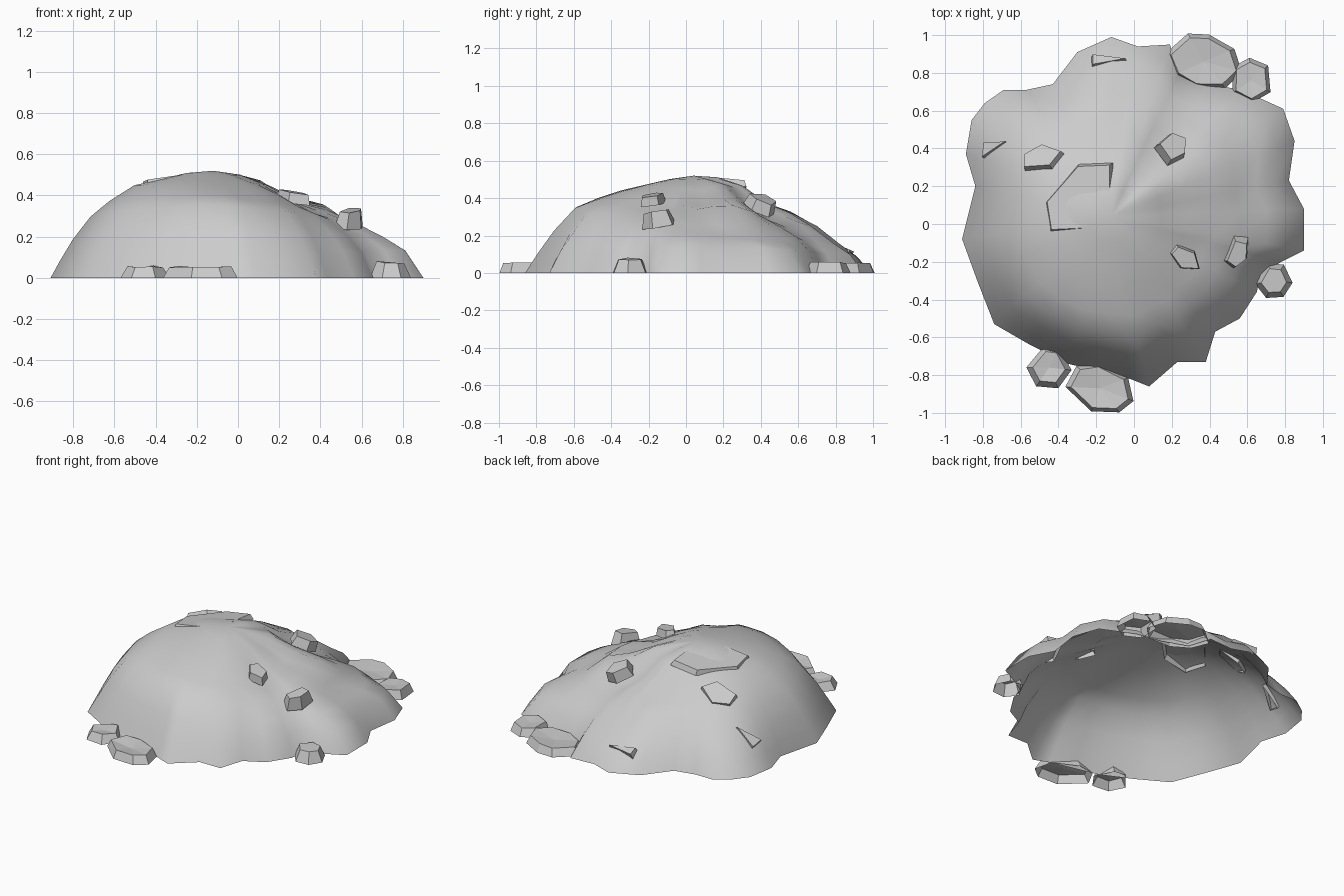
import bpy, bmesh, math, random
from mathutils import Vector, Matrix, noise

cube = bpy.data.objects.get("Cube")
if cube:
    bpy.data.objects.remove(cube)

GREY = (0.6, 0.6, 0.6, 1)
stone = bpy.data.materials.new("stone grey")
stone.use_nodes = True
stone.diffuse_color = GREY
stone.node_tree.nodes["Principled BSDF"].inputs["Base Color"].default_value = GREY

# Footprint of the mound, counter-clockwise, in hundredths
OUTLINE = [(-91, -8), (-83, -30), (-74, -53), (-55, -64), (-35, -74), (-18, -78),
           (-2, -82), (8, -86), (23, -73), (38, -73), (43, -57), (56, -50),
           (65, -36), (67, -27), (78, -20), (90, -14), (90, 8), (82, 23),
           (85, 44), (79, 61), (68, 66), (57, 71), (40, 74), (24, 80), (19, 95),
           (2, 94), (-12, 99), (-30, 91), (-43, 74), (-57, 71), (-69, 71),
           (-79, 64), (-86, 55), (-89, 37), (-84, 20)]
PEAK = Vector((-0.12, 0.04))
TOP = 0.52
RINGS = [0.15, 0.3, 0.45, 0.6, 0.72, 0.84, 0.93, 1]
# Heights at each ring towards the east, north, west and south
PROFILES = [[50, 46, 39, 31, 26, 20, 14, 0],
            [50, 45, 37, 31, 25, 16, 9, 0],
            [51, 48, 45, 37, 29, 18, 8, 0],
            [50, 47, 44, 40, 36, 23, 10, 0]]


def height(angle, ring):
    """Blend the two profiles on either side of a direction."""
    turn = (angle / (math.pi / 2)) % 4
    side = int(turn)
    mix = turn - side
    a, b = PROFILES[side % 4][ring], PROFILES[(side + 1) % 4][ring]
    return (a * (1 - mix) + b * mix) / 100


def add_object(name, bm, smooth):
    mesh = bpy.data.meshes.new(name)
    bm.to_mesh(mesh)
    bm.free()
    mesh.materials.append(stone)
    obj = bpy.data.objects.new(name, mesh)
    bpy.context.collection.objects.link(obj)
    if smooth:
        for poly in mesh.polygons:
            poly.use_smooth = True


# Hollow mound: rings shrinking from the footprint to the peak
bm = bmesh.new()
peak = bm.verts.new((PEAK.x, PEAK.y, TOP))
previous = None
for ring, t in enumerate(RINGS):
    loop = []
    for x, y in OUTLINE:
        edge = Vector((x, y)) / 100 - PEAK
        angle = math.atan2(edge.y, edge.x)
        # Inner rings are rounder than the rim
        radius = edge.length * t ** 2 + 0.88 * (1 - t ** 2)
        p = PEAK + edge.normalized() * radius * t
        z = height(angle, ring)
        # Rougher ground and a gully on the north-east slope
        swell = math.sin(math.pi * t)
        rough = max(0, math.cos(angle - 0.7)) * swell
        z += 0.08 * rough * noise.noise(Vector((p.x * 5, p.y * 5, 0.5)))
        z -= 0.03 * swell * math.exp(-((angle - 0.95) / 0.25) ** 2)
        loop.append(bm.verts.new((p.x, p.y, z)))
    for i in range(len(loop)):
        j = (i + 1) % len(loop)
        if previous:
            bm.faces.new((previous[i], loop[i], loop[j], previous[j]))
        else:
            bm.faces.new((peak, loop[i], loop[j]))
    previous = loop
add_object("mound", bm, True)


def rock(name, centre, size, taper=0.72, sides=6, spin=0, lean=(0, 0), dish=0, seed=1):
    """A faceted stone: a polygon base, a smaller top and an optional hollow."""
    random.seed(seed)
    bm = bmesh.new()
    place = (Matrix.Translation(centre) @ Matrix.Rotation(lean[0], 4, "X")
             @ Matrix.Rotation(lean[1], 4, "Y") @ Matrix.Rotation(spin, 4, "Z"))
    base, crown = [], []
    for i in range(sides):
        a = (i + random.uniform(-0.2, 0.2)) * math.tau / sides
        x, y = math.cos(a) * size[0], math.sin(a) * size[1]
        base.append(bm.verts.new((x, y, 0)))
        crown.append(bm.verts.new((x * taper, y * taper, size[2] * random.uniform(0.8, 1))))
    for i in range(sides):
        j = (i + 1) % sides
        bm.faces.new((base[i], base[j], crown[j], crown[i]))
    if dish:
        middle = bm.verts.new((0, 0, size[2] * (1 - dish)))
        for i in range(sides):
            bm.faces.new((crown[i], crown[(i + 1) % sides], middle))
    else:
        bm.faces.new(crown)
    bmesh.ops.transform(bm, matrix=place, verts=bm.verts)
    add_object(name, bm, False)


# Stones lying round the foot
rock("front_stone_small", (-0.45, -0.76, 0), (0.12, 0.12, 0.06), spin=0.9, dish=0.3, seed=2)
rock("front_stone_long", (-0.18, -0.87, 0), (0.19, 0.13, 0.06), 0.84, 7, -0.3, dish=0.4, seed=3)
rock("left_stone", (0.74, -0.3, 0), (0.1, 0.1, 0.085), 0.68, seed=4)
rock("back_stone_long", (0.37, 0.86, 0), (0.21, 0.145, 0.055), 0.85, 8, -0.3, dish=0.3, seed=5)
rock("back_stone_small", (0.62, 0.76, 0), (0.12, 0.12, 0.06), 0.8, spin=0.6, dish=0.2, seed=6)

# Stones resting on the slope
rock("slope_stone_upper", (0.27, -0.18, 0.365), (0.1, 0.06, 0.06), 0.85, 5, -0.6, (0.1, 0.1), seed=7)
rock("slope_stone_lower", (0.54, -0.14, 0.25), (0.07, 0.1, 0.09), 0.75, 5, -0.4, (0.2, 0.1), seed=8)
rock("ridge_stone", (0.19, 0.39, 0.34), (0.1, 0.08, 0.075), 0.85, 5, 0.7, (-0.35, 0.3), seed=9)

# Flat slabs half buried in the surface
rock("summit_slab", (-0.28, 0.14, 0.452), (0.25, 0.15, 0.04), 0.92, 6, 0.8, (-0.08, -0.14), seed=10)
rock("west_slab", (-0.48, 0.34, 0.36), (0.12, 0.08, 0.04), 0.92, 5, 0.1, (-0.55, -0.35), seed=11)
rock("outer_slab", (-0.73, 0.4, 0.165), (0.1, 0.06, 0.04), 0.9, 3, 0.1, (-0.35, -0.7), seed=12)
rock("back_slab", (-0.15, 0.86, 0.09), (0.12, 0.04, 0.04), 0.9, 3, 0.1, (-0.5, 0), seed=14)
